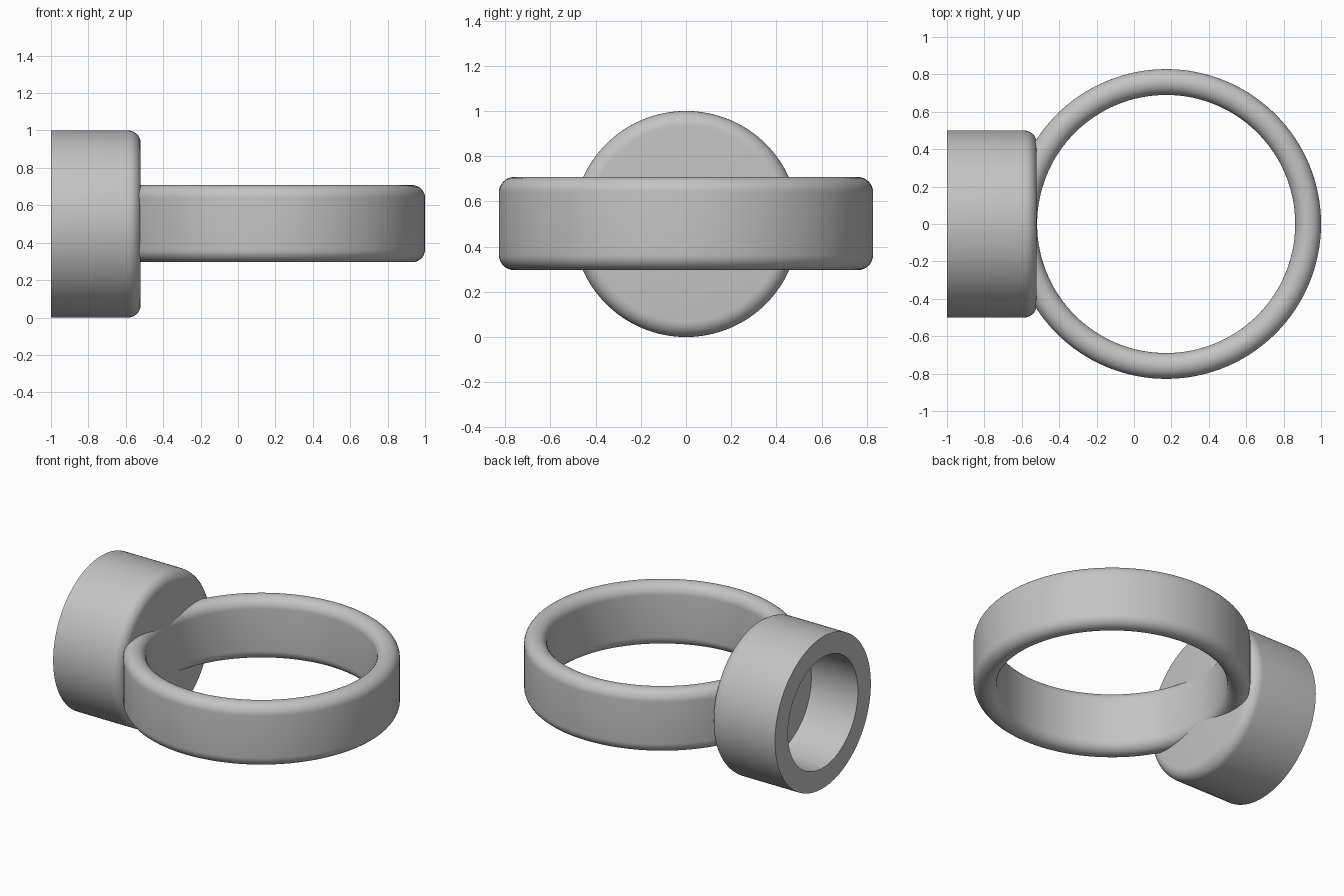
import bpy, bmesh
from math import pi, sin, cos, radians
from mathutils import Matrix

cube = bpy.data.objects.get("Cube")
if cube:
    bpy.data.objects.remove(cube)

# Single plain grey finish
grey = bpy.data.materials.new("plain_grey")
grey.use_nodes = True
colour = (0.55, 0.55, 0.55, 1)
grey.diffuse_color = colour
grey.node_tree.nodes["Principled BSDF"].inputs["Base Color"].default_value = colour

FILLET = 0.068
SEGMENTS = 128


def arc(cx, cz, r, start, steps=8):
    """Quarter circle, counter-clockwise from the start angle in degrees."""
    return [(cx + r * cos(a), cz + r * sin(a))
            for a in (radians(start + 90 * i / steps) for i in range(steps + 1))]


def lathe(name, profile, closed, matrix):
    """Revolve a (radius, height) profile about z, then place it."""
    bm = bmesh.new()
    verts = [bm.verts.new((r, 0, z)) for r, z in profile]
    edges = [bm.edges.new(pair) for pair in zip(verts, verts[1:])]
    if closed:
        edges.append(bm.edges.new((verts[-1], verts[0])))
    bmesh.ops.spin(bm, geom=verts + edges, cent=(0, 0, 0), axis=(0, 0, 1),
                   angle=2 * pi, steps=SEGMENTS)
    bmesh.ops.remove_doubles(bm, verts=bm.verts, dist=1e-5)
    bmesh.ops.recalc_face_normals(bm, faces=bm.faces)
    bm.transform(matrix)
    mesh = bpy.data.meshes.new(name)
    bm.to_mesh(mesh)
    bm.free()
    mesh.materials.append(grey)
    obj = bpy.data.objects.new(name, mesh)
    bpy.context.collection.objects.link(obj)
    bpy.ops.object.select_all(action='DESELECT')
    bpy.context.view_layer.objects.active = obj
    obj.select_set(True)
    bpy.ops.object.shade_smooth_by_angle(angle=radians(30))
    return obj


# Flat band with fully rounded edges
inner, outer, half = 0.69, 0.828, 0.206
corners = [(outer - FILLET, half - FILLET, 0), (inner + FILLET, half - FILLET, 90),
           (inner + FILLET, FILLET - half, 180), (outer - FILLET, FILLET - half, 270)]
band = [p for x, z, start in corners for p in arc(x, z, FILLET, start)]
lathe("ring_band", band, True, Matrix.Translation((0.172, 0, 0.502)))

# Socket cup: open rim faces -x, rounded closed end meets the band
radius, bore, depth, floor = 0.5, 0.365, 0.48, 0.34
cup = [(0, floor), (bore, floor), (bore, 0), (radius, 0)]
cup += arc(radius - FILLET, depth - FILLET, FILLET, 0) + [(0, depth)]
lathe("socket_cup", cup, False,
      Matrix.Translation((-1, 0, 0.5)) @ Matrix.Rotation(pi / 2, 4, 'Y'))
